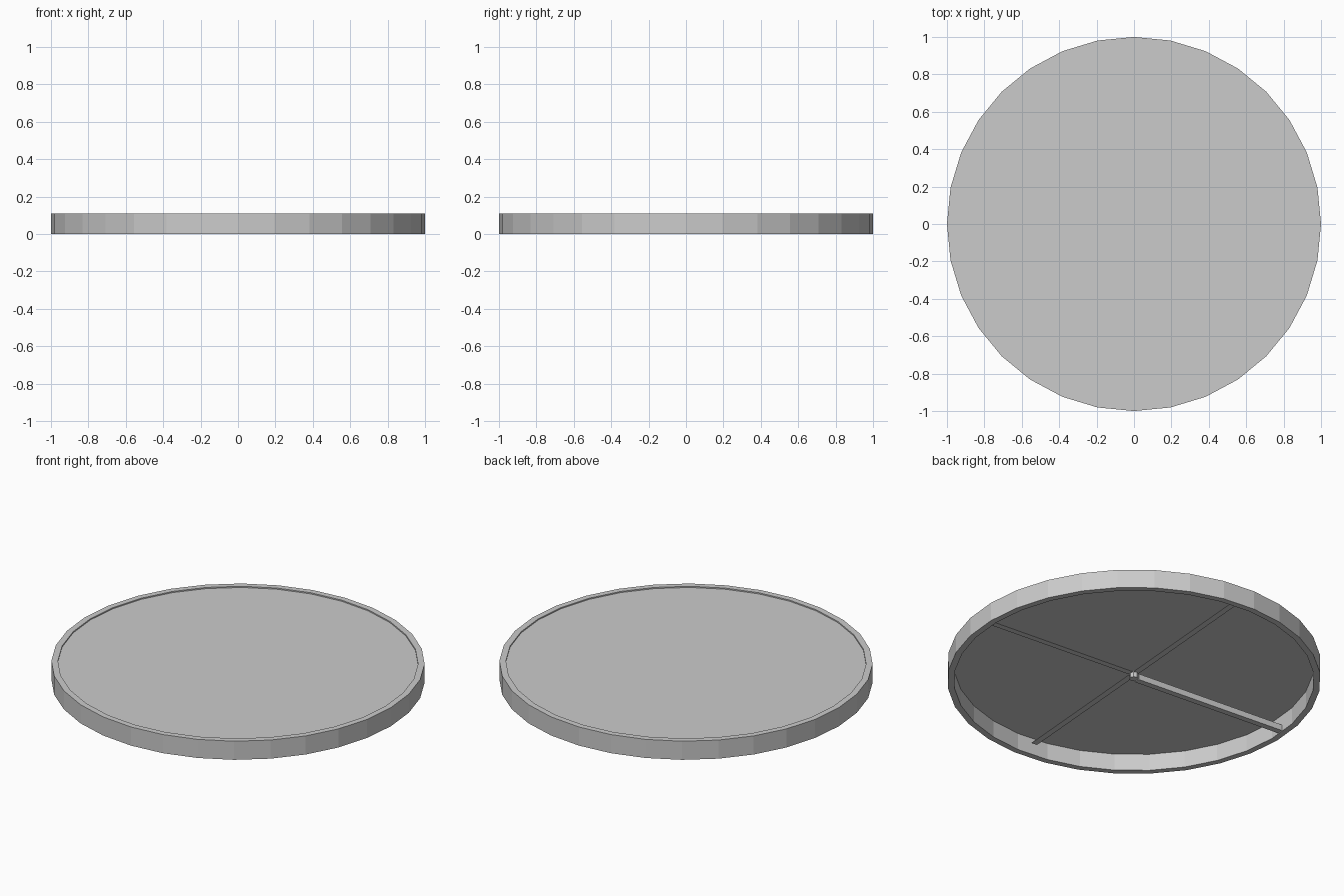
import bpy, math
from mathutils import Matrix

if "Cube" in bpy.data.objects:
    bpy.data.objects.remove(bpy.data.objects["Cube"])

SIDES = 32
HEIGHT = 0.11
TURN = math.radians(-4.5)   # the spokes sit slightly off the axes


def make_mesh(name, verts, faces):
    mesh = bpy.data.meshes.new(name)
    mesh.from_pydata(verts, [], faces)
    mesh.update()
    obj = bpy.data.objects.new(name, mesh)
    bpy.context.collection.objects.link(obj)
    return obj


def ring(name, profile):
    """Revolve a closed (radius, z) profile around z with flat facets."""
    n = len(profile)
    verts, faces = [], []
    for i in range(SIDES):
        a = 2 * math.pi * i / SIDES
        verts += [(r * math.cos(a), r * math.sin(a), z) for r, z in profile]
        j = (i + 1) % SIDES
        for k in range(n):
            m = (k + 1) % n
            faces.append((i * n + k, j * n + k, j * n + m, i * n + m))
    return make_mesh(name, verts, faces)


def spoke(name, angle, length, width, z0, z1):
    """Straight bar from the centre outwards at the given angle."""
    verts = [(x, y * width / 2, z) for z in (z0, z1)
             for x, y in ((0.02, -1), (length, -1), (length, 1), (0.02, 1))]
    faces = [(3, 2, 1, 0), (4, 5, 6, 7), (0, 1, 5, 4),
             (1, 2, 6, 5), (2, 3, 7, 6), (3, 0, 4, 7)]
    obj = make_mesh(name, verts, faces)
    obj.data.transform(Matrix.Rotation(angle, 4, 'Z'))
    return obj


# Outer rim
ring("rim", [(1.0, 0), (1.0, HEIGHT), (0.965, HEIGHT), (0.965, 0)])

# Thin plate, recessed just below the top of the rim
bpy.ops.mesh.primitive_cylinder_add(vertices=SIDES, radius=0.966, depth=0.004,
                                    location=(0, 0, 0.101))
bpy.context.object.name = "plate"

# Three thin spokes on the underside
for i, deg in enumerate((0, 90, 270)):
    spoke(f"thin_spoke_{i + 1}", math.radians(deg) + TURN, 0.92, 0.035, 0.040, 0.043)

# One deeper spoke that reaches the rim
spoke("deep_spoke", math.pi + TURN, 0.97, 0.035, 0.005, 0.04)

# Small hub where the spokes meet
bpy.ops.mesh.primitive_cylinder_add(vertices=8, radius=0.025, depth=0.04,
                                    location=(0, 0, 0.03))
bpy.context.object.name = "hub"
